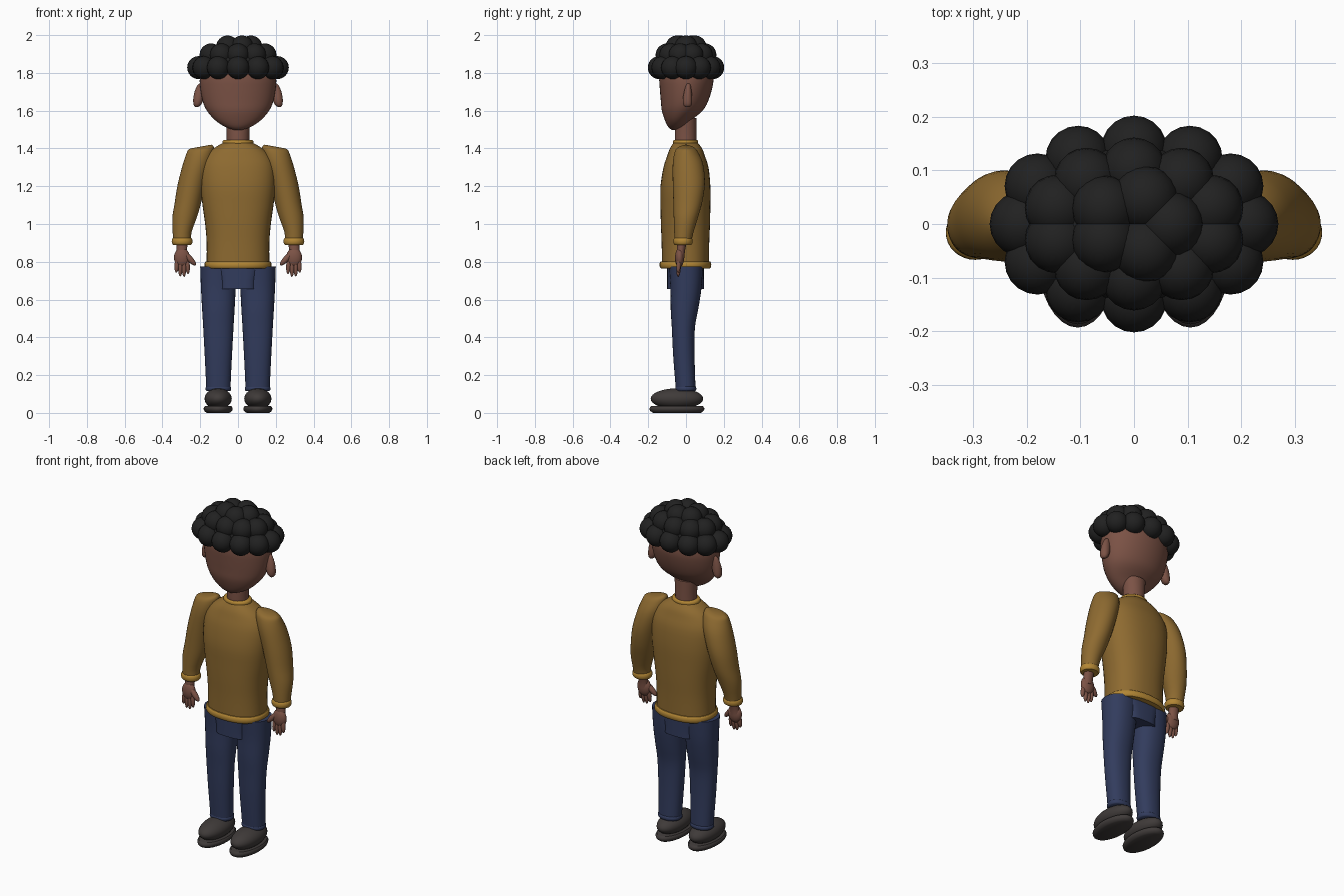
import bpy, bmesh, math
from mathutils import Vector, Matrix

if "Cube" in bpy.data.objects:
    bpy.data.objects.remove(bpy.data.objects["Cube"])


def material(name, r, g, b):
    m = bpy.data.materials.new(name)
    m.use_nodes = True
    m.diffuse_color = (r, g, b, 1)
    node = next(n for n in m.node_tree.nodes if n.type == "BSDF_PRINCIPLED")
    node.inputs["Base Color"].default_value = (r, g, b, 1)
    node.inputs["Roughness"].default_value = 0.8
    return m


skin = material("brown skin", 0.20, 0.085, 0.06)
mustard = material("mustard knit", 0.27, 0.145, 0.03)
trim = material("gold trim", 0.45, 0.24, 0.035)
navy = material("navy denim", 0.032, 0.045, 0.11)
shoe = material("charcoal shoe", 0.05, 0.043, 0.041)
black = material("black hair", 0.015, 0.015, 0.015)


def finish(name, bm, mat):
    bmesh.ops.recalc_face_normals(bm, faces=bm.faces)
    me = bpy.data.meshes.new(name)
    bm.to_mesh(me)
    bm.free()
    me.materials.append(mat)
    me.shade_smooth()
    me.set_sharp_from_angle(angle=math.radians(45))
    ob = bpy.data.objects.new(name, me)
    bpy.context.collection.objects.link(ob)
    return ob


def spline(rows, steps):
    """Smooth a list of cross-sections by Catmull-Rom interpolation."""
    pts = [Vector(r) for r in rows]
    out = []
    for i in range(len(pts) - 1):
        a, b, c, d = pts[max(i - 1, 0)], pts[i], pts[i + 1], pts[min(i + 2, len(pts) - 1)]
        for k in range(steps):
            t = k / steps
            out.append(b + (c - a) * (t / 2) + (a * 2 - b * 5 + c * 4 - d) * (t * t / 2)
                       + (b * 3 - a - c * 3 + d) * (t ** 3 / 2))
    return out + [pts[-1]]


def loft(name, rows, mat, side=1, n=32, steps=3, power=2.0, tilt=0.0):
    """Skin rows of (z, centre x, centre y, radius x, radius y)."""
    bm = bmesh.new()
    rings = []
    for z, cx, cy, rx, ry in spline(rows, steps):
        ring = []
        for k in range(n):
            a = math.tau * k / n
            c, s = math.cos(a), math.sin(a)
            dx = math.copysign(abs(c) ** (2 / power), c) * rx
            dy = math.copysign(abs(s) ** (2 / power), s) * ry
            ring.append(bm.verts.new((side * (cx + dx), cy + dy, z + tilt * dx)))
        rings.append(ring)
    for lo, hi in zip(rings, rings[1:]):
        for k in range(n):
            j = (k + 1) % n
            bm.faces.new((lo[k], lo[j], hi[j], hi[k]))
    bm.faces.new(rings[0])
    bm.faces.new(rings[-1])
    return finish(name, bm, mat)


def band(name, z0, z1, cx, cy, rx, ry, mat, side=1, power=2.0):
    """A short strip of cloth with rounded edges."""
    e, h = 0.006, (z1 - z0) / 4
    rows = [(z0, cx, cy, rx - e, ry - e), (z0 + h, cx, cy, rx, ry),
            (z1 - h, cx, cy, rx, ry), (z1, cx, cy, rx - e, ry - e)]
    return loft(name, rows, mat, side, steps=2, power=power)


def ball(name, centre, radii, mat, turn=None, u=20, v=12):
    bm = bmesh.new()
    m = Matrix.Translation(centre) @ (turn or Matrix()) @ Matrix.Diagonal((*radii, 1))
    bmesh.ops.create_uvsphere(bm, u_segments=u, v_segments=v, radius=1, matrix=m)
    return finish(name, bm, mat)


def digit(name, a, b, r, mat):
    a, b = Vector(a), Vector(b)
    turn = (b - a).to_track_quat("Z", "Y").to_matrix().to_4x4()
    return ball(name, (a + b) / 2, (r, r, (b - a).length / 2), mat, turn, 12, 10)


# Head and neck
loft("head", [(1.498, 0, -.06, .02, .015), (1.515, 0, -.05, .07, .045),
              (1.55, 0, -.041, .122, .071), (1.6, 0, -.02, .165, .108),
              (1.65, 0, -.008, .187, .125), (1.72, 0, 0, .2, .139),
              (1.78, 0, .002, .201, .143), (1.86, 0, 0, .18, .125),
              (1.93, 0, 0, .11, .07), (1.95, 0, 0, .03, .02)], skin, n=40)
loft("neck", [(1.4, 0, -.002, .06, .057), (1.48, 0, -.002, .06, .057),
              (1.56, 0, 0, .065, .055)], skin)

# Curly hair: rings of overlapping balls over a cap
ball("hair_cap", (0, 0, 1.84), (.2, .145, .12), black, u=32, v=16)
for row, (count, z, a, b, start) in enumerate([(12, 1.828, .208, .141, 0),
                                               (10, 1.895, .15, .1, .5),
                                               (5, 1.937, .068, .05, 0)]):
    for k in range(count):
        t = math.tau * (k + start) / count
        ball(f"hair_curl_{row}_{k}", (a * math.cos(t), b * math.sin(t), z),
             (.061, .061, .061), black)

# Sweater body
loft("sweater", [(.775, 0, -.003, .166, .124), (.9, 0, -.003, .166, .126),
                 (1.0, 0, -.003, .174, .13), (1.1, 0, -.003, .188, .132),
                 (1.2, 0, -.003, .198, .132), (1.3, 0, 0, .195, .119),
                 (1.36, 0, 0, .17, .1), (1.4, 0, 0, .13, .085),
                 (1.43, 0, -.002, .078, .064)], mustard, n=40, power=2.3)
band("sweater_hem", .765, .802, 0, -.003, .176, .136, trim, power=2.3)
band("sweater_collar", 1.418, 1.446, 0, -.002, .081, .066, trim)

# Seat of the trousers
loft("trouser_seat", [(.655, 0, -.002, .1, .098), (.7, 0, -.002, .102, .098),
                      (.775, 0, -.002, .125, .098)], navy, power=3.5, steps=2)

for label, s in (("left", 1), ("right", -1)):
    # Ear
    loft(label + "_ear", [(1.62, .218, .008, .008, .012), (1.632, .215, .008, .02, .022),
                          (1.66, .21, .008, .027, .025), (1.7, .205, .01, .025, .02),
                          (1.735, .2, .012, .015, .012), (1.745, .197, .013, .004, .004)],
         skin, s, n=16)
    # Sleeve and cuff
    loft(label + "_sleeve", [(.9, .296, -.016, .047, .044), (.95, .295, -.012, .05, .05),
                             (1.04, .28, .0, .068, .065), (1.12, .263, .01, .073, .077),
                             (1.22, .242, .015, .078, .085), (1.32, .215, .01, .08, .08),
                             (1.38, .201, .002, .074, .062), (1.402, .198, 0, .067, .045),
                             (1.41, .196, 0, .055, .02)], mustard, s, tilt=-.18)
    band(label + "_cuff", .89, .927, .296, -.016, .054, .05, trim, s)
    # Hand
    loft(label + "_wrist", [(.82, .3, -.03, .03, .022), (.86, .298, -.027, .028, .022),
                            (.91, .296, -.02, .03, .026)], skin, s, n=20)
    ball(label + "_palm", (s * .297, -.034, .822), (.042, .024, .052), skin)
    for i in range(4):
        x, drop = .264 + .021 * i, (.735, .72, .722, .742)[i]
        digit(f"{label}_finger_{i + 1}", (s * (.295 + (x - .295) * .8), -.036, .825),
              (s * x, -.042, drop), .0125, skin)
    digit(label + "_thumb", (s * .288, -.036, .85), (s * .224, -.045, .782), .016, skin)
    # Trouser leg and turn-up
    loft(label + "_trouser_leg", [(.118, .104, -.001, .064, .052), (.2, .104, -.006, .067, .054),
                                  (.32, .104, -.012, .073, .057), (.45, .104, -.014, .08, .061),
                                  (.55, .104, -.008, .086, .073), (.66, .104, 0, .092, .082),
                                  (.775, .103, 0, .097, .09)], navy, s, power=2.2)
    band(label + "_turn_up", .115, .142, .104, -.001, .067, .055, navy, s, power=2.2)
    # Shoe
    ball(label + "_shoe", (s * .105, -.048, .075), (.072, .139, .055), shoe, u=32, v=16)
    loft(label + "_shoe_sole", [(.0, .105, -.048, .06, .125), (.01, .105, -.048, .073, .141),
                                (.025, .105, -.048, .077, .145), (.036, .105, -.048, .07, .136)],
         shoe, s, steps=2)
